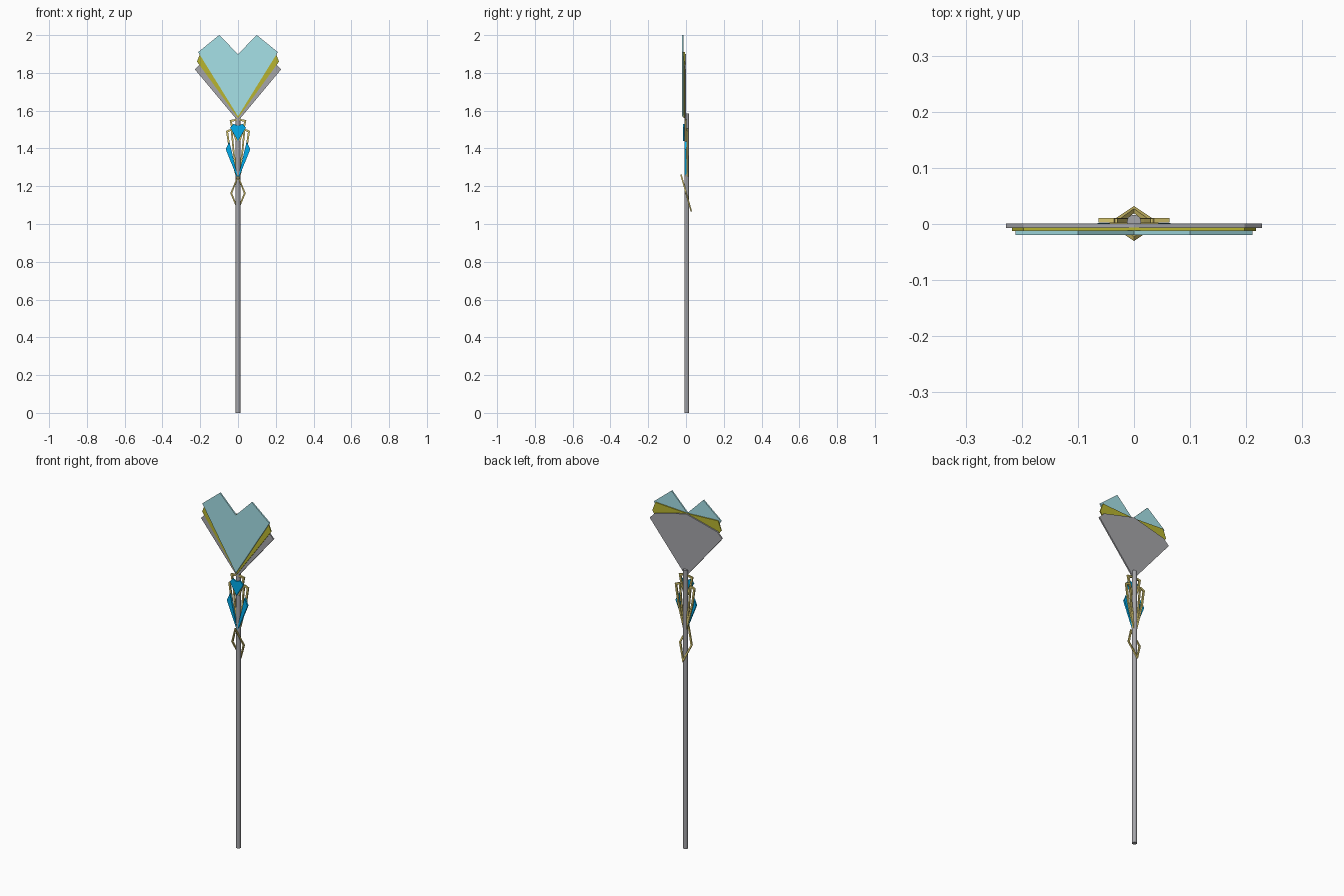
import bpy, bmesh, math
from mathutils import Vector

if "Cube" in bpy.data.objects:
    bpy.data.objects.remove(bpy.data.objects["Cube"])


def material(name, rgb):
    m = bpy.data.materials.new(name)
    m.diffuse_color = (*rgb, 1)
    m.use_nodes = True
    m.node_tree.nodes["Principled BSDF"].inputs["Base Color"].default_value = m.diffuse_color
    return m


TEAL = material("teal", (0.38, 0.75, 0.80))
OLIVE = material("olive", (0.48, 0.46, 0.03))
GOLD = material("gold", (0.70, 0.58, 0.16))
BLUE = material("blue", (0.0, 0.42, 0.85))
GREY = material("dark_grey", (0.38, 0.38, 0.40))


def finish(bm, name, mat):
    bmesh.ops.recalc_face_normals(bm, faces=bm.faces)
    me = bpy.data.meshes.new(name)
    bm.to_mesh(me)
    bm.free()
    me.materials.append(mat)
    ob = bpy.data.objects.new(name, me)
    bpy.context.collection.objects.link(ob)
    return ob


def plate(name, pts, y0, y1, mat):
    """Flat outline in x/z, extruded from y0 to y1."""
    bm = bmesh.new()
    face = bm.faces.new([bm.verts.new((x, y0, z)) for x, z in pts])
    ext = bmesh.ops.extrude_face_region(bm, geom=[face])
    verts = [v for v in ext["geom"] if isinstance(v, bmesh.types.BMVert)]
    bmesh.ops.translate(bm, verts=verts, vec=(0, y1 - y0, 0))
    return finish(bm, name, mat)


def symmetric(half):
    return half + [(-x, z) for x, z in reversed(half) if x > 0]


def band(name, pts, width, y0, y1, mat, closed=False, slope=0, zc=0):
    """Mitred flat strip along a path; slope leans it in y around height zc."""
    p = [Vector(q) for q in pts]
    n = len(p)
    bm = bmesh.new()
    rings = []
    for i in range(n):
        a = (p[i] - p[i - 1]).normalized() if closed or i > 0 else None
        b = (p[(i + 1) % n] - p[i]).normalized() if closed or i < n - 1 else None
        a, b = a or b, b or a
        t = (a + b).normalized()
        nor = Vector((-t.y, t.x))
        off = nor * (width / 2) / max(0.5, nor.dot(Vector((-b.y, b.x))))
        ring = []
        for s, y in ((1, y0), (1, y1), (-1, y1), (-1, y0)):
            q = p[i] + off * s
            ring.append(bm.verts.new((q.x, y + slope * (q.y - zc), q.y)))
        rings.append(ring)
    for i in range(n if closed else n - 1):
        r, s = rings[i], rings[(i + 1) % n]
        for k in range(4):
            bm.faces.new((r[k], r[(k + 1) % 4], s[(k + 1) % 4], s[k]))
    if not closed:
        bm.faces.new(rings[0])
        bm.faces.new(rings[-1])
    return finish(bm, name, mat)


# Long round shaft
bpy.ops.mesh.primitive_cylinder_add(vertices=16, radius=0.0125, depth=1.585,
                                    location=(0, 0.004, 0.7925))
shaft = bpy.context.object
shaft.name = "shaft"
shaft.data.materials.append(GREY)
bpy.ops.object.shade_smooth_by_angle(angle=math.radians(40))

# Three layered head plates
plate("back_plate", symmetric([(0, 1.545), (0.228, 1.818), (0.197, 1.85), (0, 1.90)]),
      -0.007, 0.001, GREY)
plate("middle_plate", symmetric([(0, 1.56), (0.217, 1.86), (0.197, 1.91), (0, 1.90)]),
      -0.0125, -0.0065, OLIVE)
plate("front_heart", symmetric([(0, 1.57), (0.211, 1.91), (0.1, 2.0), (0, 1.90)]),
      -0.020, -0.012, TEAL)

# Small blue heart below the head
plate("small_heart", symmetric([(0, 1.44), (0.042, 1.51), (0.024, 1.53), (0, 1.52)]),
      -0.015, -0.007, BLUE)

# Blue side leaves and gold trim, mirrored left and right
for side, s in (("right", 1), ("left", -1)):
    def m(pts):
        return [(x * s, z) for x, z in pts]
    plate(side + "_leaf", m([(0, 1.235), (0.065, 1.395), (0.046, 1.437), (0.006, 1.27)]),
          -0.008, 0.002, BLUE)
    band(side + "_outer_trim", m([(0.034, 1.50), (0.058, 1.49), (0.043, 1.39), (0.004, 1.24)]),
         0.010, 0.003, 0.011, GOLD)
    band(side + "_inner_trim", m([(0.034, 1.50), (0.022, 1.37), (0.004, 1.26)]),
         0.009, 0.003, 0.010, GOLD)
    band(side + "_crown_trim", m([(0.004, 1.552), (0.038, 1.546), (0.031, 1.51), (0.008, 1.44)]),
         0.010, -0.006, 0.003, GOLD)

# Tilted gold loop around the shaft
band("tilted_loop", [(0, 1.252), (0.036, 1.163), (0, 1.075), (-0.036, 1.163)],
     0.009, -0.003, 0.005, GOLD, closed=True, slope=-0.28, zc=1.163)
